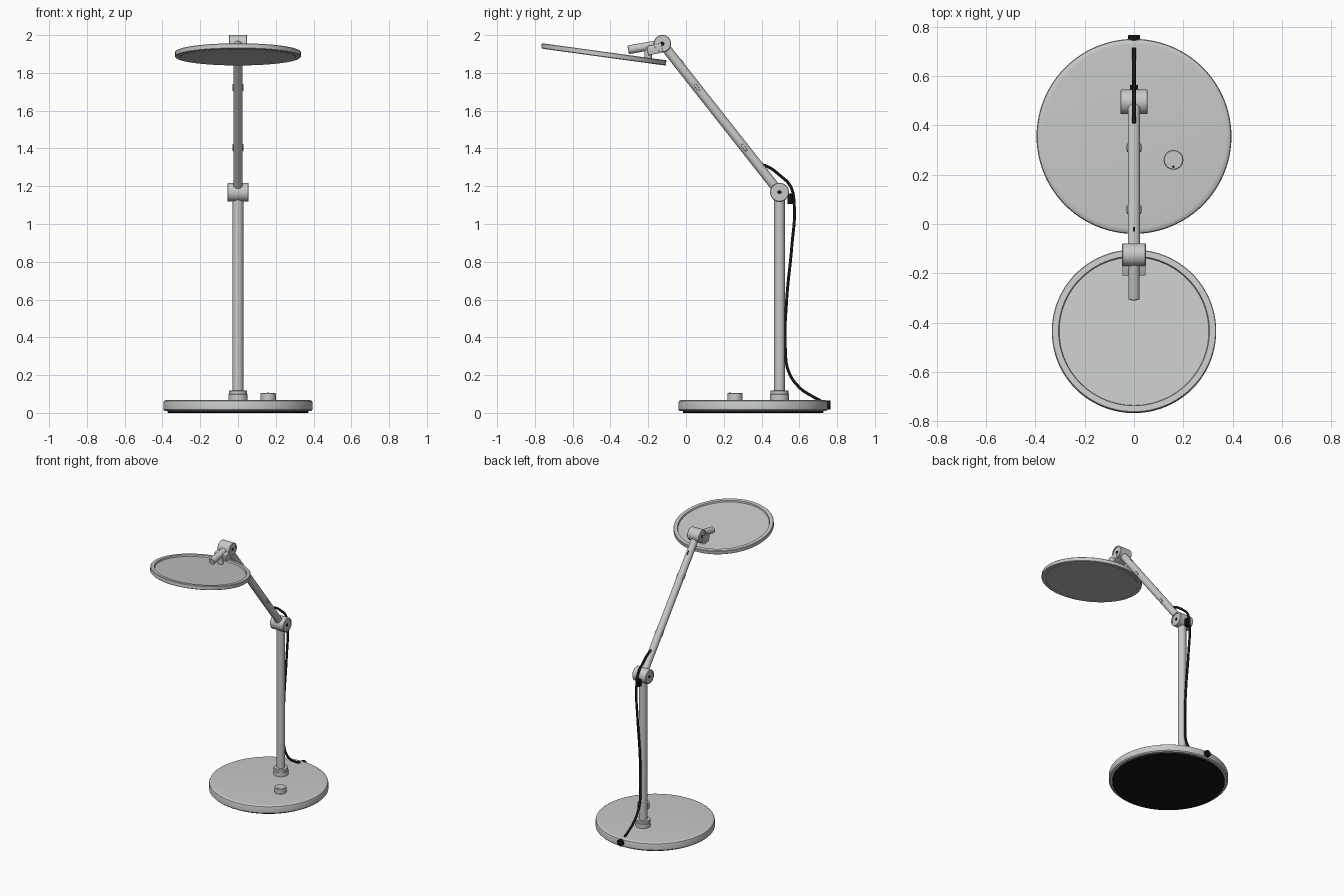
import bpy, bmesh, math
from mathutils import Vector, Matrix

if "Cube" in bpy.data.objects:
    bpy.data.objects.remove(bpy.data.objects["Cube"], do_unlink=True)


def material(name, r, g, b):
    m = bpy.data.materials.new(name)
    m.use_nodes = True
    m.diffuse_color = (r, g, b, 1)
    m.node_tree.nodes["Principled BSDF"].inputs["Base Color"].default_value = (r, g, b, 1)
    return m


silver = material("silver grey", 0.57, 0.59, 0.57)
black = material("rubber black", 0.008, 0.008, 0.008)
diffuser = material("diffuser grey", 0.53, 0.53, 0.53)


def finish(bm, name, mat, matrix):
    bmesh.ops.recalc_face_normals(bm, faces=bm.faces)
    mesh = bpy.data.meshes.new(name)
    bm.to_mesh(mesh)
    bm.free()
    ob = bpy.data.objects.new(name, mesh)
    bpy.context.collection.objects.link(ob)
    mesh.materials.append(mat)
    ob.matrix_world = matrix
    bpy.ops.object.select_all(action="DESELECT")
    ob.select_set(True)
    bpy.context.view_layer.objects.active = ob
    bpy.ops.object.shade_smooth_by_angle(angle=math.radians(35))
    return ob


def frame(loc, axis=(0, 0, 1)):
    """Matrix whose local z runs along axis."""
    turn = Vector(axis).to_track_quat("Z", "Y").to_matrix().to_4x4()
    return Matrix.Translation(loc) @ turn


def lathe(name, profile, matrix, mat=silver, sides=48):
    """Revolve (radius, height) points about local z."""
    bm = bmesh.new()
    vs = [bm.verts.new((r, 0, z)) for r, z in profile]
    es = [bm.edges.new(pair) for pair in zip(vs, vs[1:])]
    bmesh.ops.spin(bm, geom=vs + es, cent=(0, 0, 0), axis=(0, 0, 1),
                   angle=math.tau, steps=sides, use_merge=True)
    bmesh.ops.remove_doubles(bm, verts=bm.verts, dist=1e-5)
    return finish(bm, name, mat, matrix)


def rod(name, r, start, end, mat=silver, bevel=0.003, sides=32):
    """Cylinder with softened rims between two points."""
    a, b = Vector(start), Vector(end)
    h = (b - a).length
    prof = [(0, 0), (r - bevel, 0), (r, bevel), (r, h - bevel), (r - bevel, h), (0, h)]
    return lathe(name, prof, frame(a, b - a), mat, sides)


def box(name, size, matrix, mat=silver, bevel=0.003):
    bm = bmesh.new()
    bmesh.ops.create_cube(bm, size=1, matrix=Matrix.Diagonal((*size, 1)))
    bmesh.ops.bevel(bm, geom=list(bm.edges), offset=bevel, segments=2,
                    profile=0.5, affect="EDGES")
    return finish(bm, name, mat, matrix)


def hinge(name, r, half, loc):
    """Barrel across x with dished ends and a dark screw on each side."""
    dish = r * 0.78
    prof = [(0, -half + .005), (dish, -half + .005), (dish, -half), (r - .003, -half),
            (r, -half + .003), (r, half - .003), (r - .003, half), (dish, half),
            (dish, half - .005), (0, half - .005)]
    lathe(name, prof, frame(loc, (1, 0, 0)))
    for side, s in (("left", 1), ("right", -1)):
        x = s * (half - .006)
        rod(f"{name}_screw_{side}", .01, (x, loc[1], loc[2]),
            (x + s * .004, loc[1], loc[2]), black, .001, 16)


# Base
base_y = 0.355
lathe("base", [(0, .01), (.388, .01), (.395, .017), (.395, .054), (.392, .062),
               (.384, .067), (.372, .068), (0, .068)], frame((0, base_y, 0)), sides=96)
rod("base_pad", .372, (0, base_y, 0), (0, base_y, .013), black, .002, 96)
rod("dimmer_knob", .04, (.16, .26, .066), (.16, .26, .106))
rod("knob_mark", .005, (.16, .232, .104), (.16, .232, .107), black, .0005, 12)
rod("power_plug", .024, (0, .742, .042), (0, .766, .042), black)

# Upright post
elbow = Vector((0, .495, 1.168))
wrist = Vector((0, -.125, 1.955))
lathe("post_collar", [(.05, .066), (.05, .098), (.048, .1), (.048, .116),
                      (.046, .118), (0, .118)], frame((0, elbow.y, 0)))
rod("post", .028, (0, elbow.y, .07), elbow)
hinge("elbow_joint", .05, .055, elbow)

# Upper arm with side buttons
rod("upper_arm", .025, elbow, wrist)
along = (wrist - elbow).normalized()
across = Vector((1, 0, 0))
out = across.cross(along)
if out.z < 0:
    out.negate()
arm_turn = Matrix((across, along, across.cross(along))).transposed().to_4x4()
for part, t in (("lower", .3), ("upper", .705)):
    p = elbow.lerp(wrist, t)
    for side, s in (("left", 1), ("right", -1)):
        box(f"arm_button_{part}_{side}", (.012, .042, .014),
            Matrix.Translation(p + across * s * .024) @ arm_turn, silver, .004)
box("arm_slot", (.007, .03, .003),
    Matrix.Translation(elbow.lerp(wrist, .865) + out * .025) @ arm_turn, black, .0005)

# Wrist joint and neck
hinge("wrist_joint", .046, .048, wrist)
tilt = Matrix.Rotation(math.radians(-7.8), 4, "X")
rod("neck_stub", .023, (0, -.14, 1.952), (0, -.306, 1.922))
box("neck_bracket", (.094, .08, .05), Matrix.Translation((0, -.165, 1.925)) @
    Matrix.Rotation(math.radians(12), 4, "X"))
rod("neck_foot", .02, (0, -.2, 1.86), (0, -.2, 1.935))

# Lamp head: shallow dish with a diffuser underneath
head = Matrix.Translation((0, -.435, 1.898)) @ tilt
lathe("lamp_head", [(0, -.011), (.308, -.011), (.308, -.014), (.33, -.014), (.333, -.011),
                    (.333, .011), (.33, .014), (.306, .014), (.303, .003), (0, .003)],
      head, sides=96)
lathe("light_diffuser", [(0, -.0145), (.306, -.0145), (.306, -.009), (0, -.009)],
      head, diffuser, 96)

# Power cable and its clip
path = [(.385, 1.318), (.43, 1.305), (.5, 1.255), (.553, 1.2), (.573, 1.1), (.56, .88),
        (.533, .6), (.526, .34), (.543, .22), (.6, .135), (.665, .09), (.712, .065)]
curve = bpy.data.curves.new("power_cable", "CURVE")
curve.dimensions = "3D"
curve.bevel_depth = .008
curve.bevel_resolution = 3
curve.use_fill_caps = True
spline = curve.splines.new("BEZIER")
spline.bezier_points.add(len(path) - 1)
for point, (y, z) in zip(spline.bezier_points, path):
    point.co = (0, y, z)
    point.handle_left_type = point.handle_right_type = "AUTO"
curve.materials.append(black)
cable = bpy.data.objects.new("power_cable", curve)
bpy.context.collection.objects.link(cable)
box("cable_clip", (.034, .026, .055), frame((0, .55, 1.134)), black)
